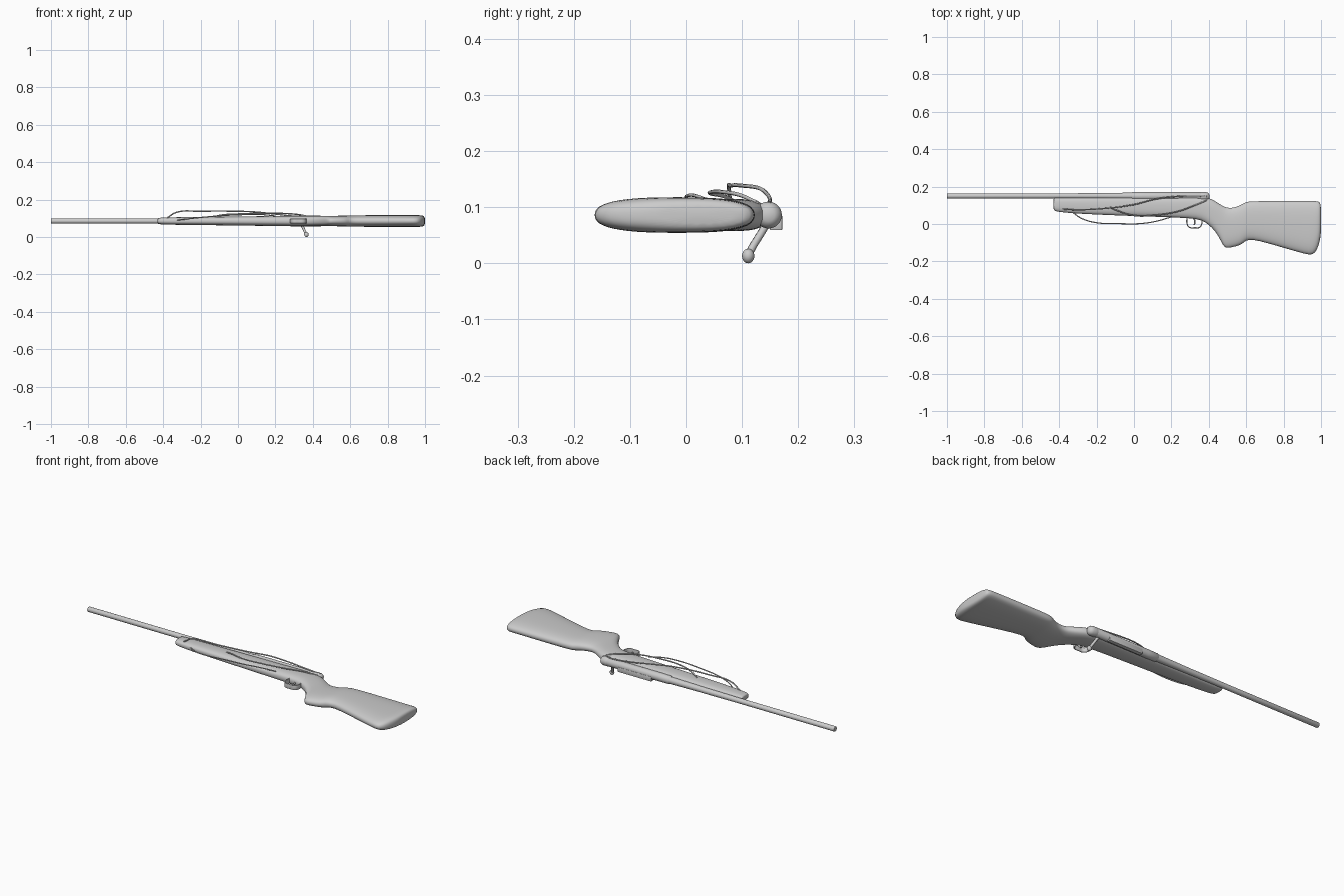
import bpy
import bmesh
from math import cos, sin, pi, copysign, radians
from mathutils import Matrix

default_cube = bpy.data.objects.get("Cube")
if default_cube:
    bpy.data.objects.remove(default_cube, do_unlink=True)

# One neutral colour for the whole model
grey = bpy.data.materials.new("plain_grey")
grey.use_nodes = True
tone = (0.6, 0.6, 0.6, 1)
grey.diffuse_color = tone
grey.node_tree.nodes["Principled BSDF"].inputs["Base Color"].default_value = tone

MID_Z = 0.086      # centre plane of the stock
BORE_Y = 0.15      # centre line of the barrel


def add_object(name, data):
    obj = bpy.data.objects.new(name, data)
    bpy.context.collection.objects.link(obj)
    data.materials.append(grey)
    return obj


def mesh_object(name, bm, angle=40):
    bmesh.ops.recalc_face_normals(bm, faces=bm.faces)
    mesh = bpy.data.meshes.new(name)
    bm.to_mesh(mesh)
    bm.free()
    obj = add_object(name, mesh)
    bpy.ops.object.select_all(action="DESELECT")
    obj.select_set(True)
    bpy.context.view_layer.objects.active = obj
    bpy.ops.object.shade_smooth_by_angle(angle=radians(angle))
    return obj


def signed_power(value, exponent):
    return copysign(abs(value) ** exponent, value)


def loft(name, rows, squareness=2.0, sides=24, angle=40):
    """Skin rounded sections along x; each row is x, low y, high y, half depth."""
    bm = bmesh.new()
    rings = []
    for x, low, high, half in rows:
        ring = []
        for i in range(sides):
            a = 2 * pi * i / sides
            y = (low + high) / 2 + (high - low) / 2 * signed_power(cos(a), 2 / squareness)
            z = MID_Z + half * signed_power(sin(a), 2 / squareness)
            ring.append(bm.verts.new((x, y, z)))
        rings.append(ring)
    for first, second in zip(rings, rings[1:]):
        for i in range(sides):
            j = (i + 1) % sides
            bm.faces.new((first[i], first[j], second[j], second[i]))
    bm.faces.new(rings[0])
    bm.faces.new(rings[-1])
    return mesh_object(name, bm, angle)


def turned(name, profile, centre_y, sides=24):
    """Round part along x from x, radius pairs."""
    rows = [(x, centre_y - r, centre_y + r, r) for x, r in profile]
    return loft(name, rows, sides=sides)


def path(name, points, thickness, width=0.0):
    """Smooth cord through points, or a flat band when a width is given."""
    curve = bpy.data.curves.new(name, "CURVE")
    curve.dimensions = "2D" if width else "3D"
    curve.fill_mode = "NONE" if width else "FULL"
    curve.extrude = width / 2
    curve.bevel_depth = thickness
    curve.bevel_resolution = 2
    curve.resolution_u = 8
    curve.use_fill_caps = not width
    spline = curve.splines.new("BEZIER")
    spline.bezier_points.add(len(points) - 1)
    for knot, point in zip(spline.bezier_points, points):
        knot.co = (point[0], point[1], 0 if width else point[2])
        knot.handle_left_type = knot.handle_right_type = "AUTO"
    obj = add_object(name, curve)
    if width:
        obj.location.z = MID_Z
    return obj


def box(name, low, high, bevel):
    bm = bmesh.new()
    size = [b - a for a, b in zip(low, high)]
    centre = [(a + b) / 2 for a, b in zip(low, high)]
    place = Matrix.Translation(centre) @ Matrix.Diagonal((*size, 1))
    bmesh.ops.create_cube(bm, size=1, matrix=place)
    bmesh.ops.bevel(bm, geom=bm.edges[:], offset=bevel, segments=2,
                    profile=0.5, affect="EDGES")
    return mesh_object(name, bm)


# Stock: fore-end, grip with its hook, and butt
stock = loft("stock", [
    (-.43, .078, .138, .012),
    (-.427, .07, .14, .017),
    (-.4, .064, .141, .019),
    (-.3, .054, .143, .021),
    (0, .042, .146, .024),
    (.25, .034, .148, .028),
    (.34, .027, .148, .029),
    (.38, .012, .146, .029),
    (.42, -.022, .132, .029),
    (.45, -.062, .112, .028),
    (.475, -.113, .097, .028),
    (.49, -.131, .09, .028),
    (.52, -.126, .084, .028),
    (.57, -.114, .1, .029),
    (.59, -.096, .115, .03),
    (.61, -.083, .121, .03),
    (.66, -.087, .123, .031),
    (.8, -.128, .124, .032),
    (.92, -.163, .124, .032),
    (.955, -.168, .124, .032),
    (.98, -.14, .123, .031),
    (.995, -.085, .117, .027),
    (1, -.05, .095, .016),
], squareness=2.6, angle=60)
smooth = stock.modifiers.new("soften", "SUBSURF")
smooth.levels = smooth.render_levels = 1

# Barrel with a small rolled end and a thicker rear
turned("barrel", [(-1, .009), (-1, .012), (-.997, .0135), (-.45, .0135),
                  (-.2, .015), (0, .018)], BORE_Y)

# Receiver and bolt tail
turned("receiver", [(-.015, .017), (-.01, .021), (.05, .022), (.36, .022),
                    (.365, .02)], BORE_Y - .001)
turned("bolt_tail", [(.35, .021), (.36, .024), (.385, .024), (.397, .02),
                     (.403, .011)], BORE_Y - .003)
box("side_housing", (.09, .15, .059), (.29, .172, .085), .002)

# Bolt handle and knob
path("bolt_handle", [(.338, .145, .072), (.347, .133, .052),
                     (.357, .12, .031), (.365, .111, .014)], .007)
bm = bmesh.new()
knob_place = Matrix.Translation((.366, .111, .013)) @ Matrix.Diagonal((.012, .011, .013, 1))
bmesh.ops.create_uvsphere(bm, u_segments=20, v_segments=12, radius=1, matrix=knob_place)
mesh_object("bolt_knob", bm)

# Trigger guard and trigger
path("trigger_guard", [(.284, .04), (.284, .0), (.295, -.017), (.325, -.02),
                       (.352, -.017), (.362, 0), (.362, .03)], .003, .02)
path("trigger", [(.318, .035, MID_Z), (.326, .012, MID_Z),
                 (.322, -.005, MID_Z)], .004)

# Loose cords lying over the upper side
path("upper_cord", [(-.38, .08, .102), (-.33, .077, .132), (-.2, .08, .138),
                    (0, .104, .138), (.1, .13, .134), (.2, .145, .123),
                    (.3, .15, .112), (.39, .148, .107)], .0035)
path("middle_cord", [(-.13, .09, .108), (-.09, .072, .118), (0, .045, .124),
                     (.1, .046, .127), (.23, .066, .127), (.32, .098, .121),
                     (.39, .127, .108)], .0035)
path("hanging_cord", [(-.34, .072, .09), (-.28, .03, .096), (-.2, .007, .105),
                      (-.08, .002, .115), (.03, .002, .12), (.12, .015, .121),
                      (.2, .038, .113)], .003)
